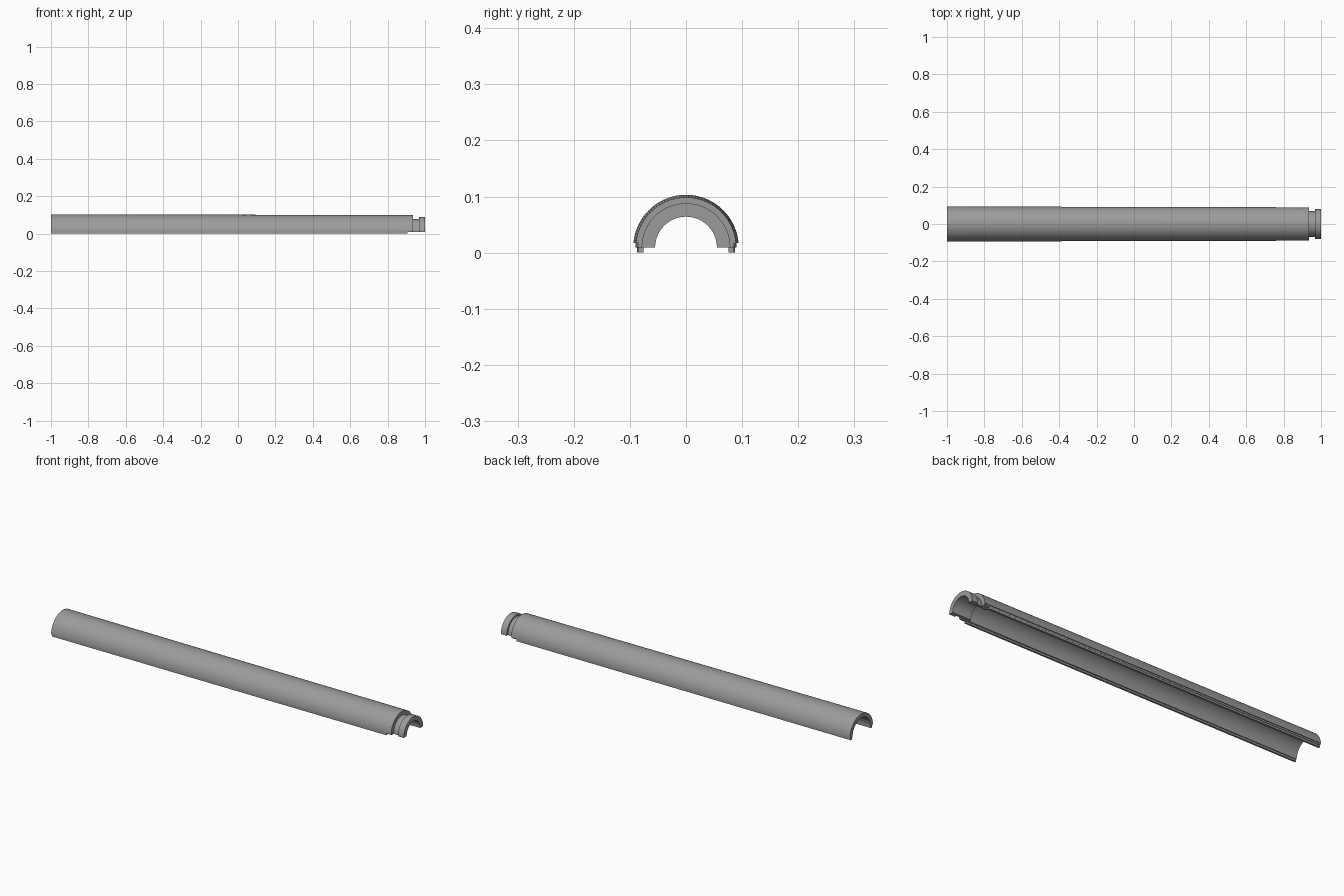
import bpy, bmesh, math

if "Cube" in bpy.data.objects:
    bpy.data.objects.remove(bpy.data.objects["Cube"])

AXIS_Z = 0.009   # height of the tube axis
SEG = 48         # steps round the half circle

grey = bpy.data.materials.new("plain grey")
grey.diffuse_color = (0.33, 0.33, 0.33, 1)
grey.use_nodes = True
grey.node_tree.nodes["Principled BSDF"].inputs["Base Color"].default_value = grey.diffuse_color


def finish(name, bm):
    bmesh.ops.recalc_face_normals(bm, faces=bm.faces)
    mesh = bpy.data.meshes.new(name)
    bm.to_mesh(mesh)
    bm.free()
    obj = bpy.data.objects.new(name, mesh)
    bpy.context.collection.objects.link(obj)
    mesh.materials.append(grey)
    bpy.ops.object.select_all(action='DESELECT')
    obj.select_set(True)
    bpy.context.view_layer.objects.active = obj
    bpy.ops.object.shade_smooth_by_angle(angle=math.radians(30))
    return obj


def loft(name, rings, closed=False):
    """Bridge matching closed rings and cap both ends."""
    bm = bmesh.new()
    loops = [[bm.verts.new(p) for p in ring] for ring in rings]
    n = len(loops[0])
    for a, b in zip(loops, loops[1:]):
        for i in range(n):
            j = (i + 1) % n
            bm.faces.new((a[i], a[j], b[j], b[i]))
    bm.faces.new(loops[0])
    bm.faces.new(loops[-1])
    return finish(name, bm)


def shell_ring(x, outer, inner, step=0.004):
    """Half-ring section with a small rebate along both lower outer edges."""
    start = math.asin(0.008 / outer)
    pts = [(outer - step, 0)]
    pts.append((outer - step, 0.008))
    for i in range(SEG + 1):
        a = start + (math.pi - 2 * start) * i / SEG
        pts.append((outer * math.cos(a), outer * math.sin(a)))
    pts += [(-outer + step, 0.008), (-outer + step, 0)]
    for i in range(SEG + 1):
        a = math.pi * (1 - i / SEG)
        pts.append((inner * math.cos(a), inner * math.sin(a)))
    return [(x, y, z + AXIS_Z) for y, z in pts]


# Long tapered half tube
loft("half_tube", [shell_ring(-1.0, 0.094, 0.073),
                   shell_ring(0.935, 0.0895, 0.070)])

# End collar: plug, neck and flange turned from one profile of (x, radius)
profile = [(0.895, 0.055), (1.0, 0.055), (1.0, 0.079), (0.967, 0.079),
           (0.967, 0.069), (0.935, 0.069), (0.935, 0.071), (0.895, 0.071)]
loft("end_collar", [[(x, r * math.cos(math.pi * i / SEG),
                      AXIS_Z + r * math.sin(math.pi * i / SEG))
                     for x, r in profile] for i in range(SEG + 1)])

# Locating tongues below the two long edges
for side, name in ((-1, "front_tongue"), (1, "back_tongue")):
    rings = []
    for x, inner, outer in ((-1.0, 0.077, 0.087), (0.905, 0.076, 0.0855)):
        rings.append([(x, side * inner, 0), (x, side * outer, 0),
                      (x, side * outer, AXIS_Z + 0.001),
                      (x, side * inner, AXIS_Z + 0.001)])
    loft(name, rings)
